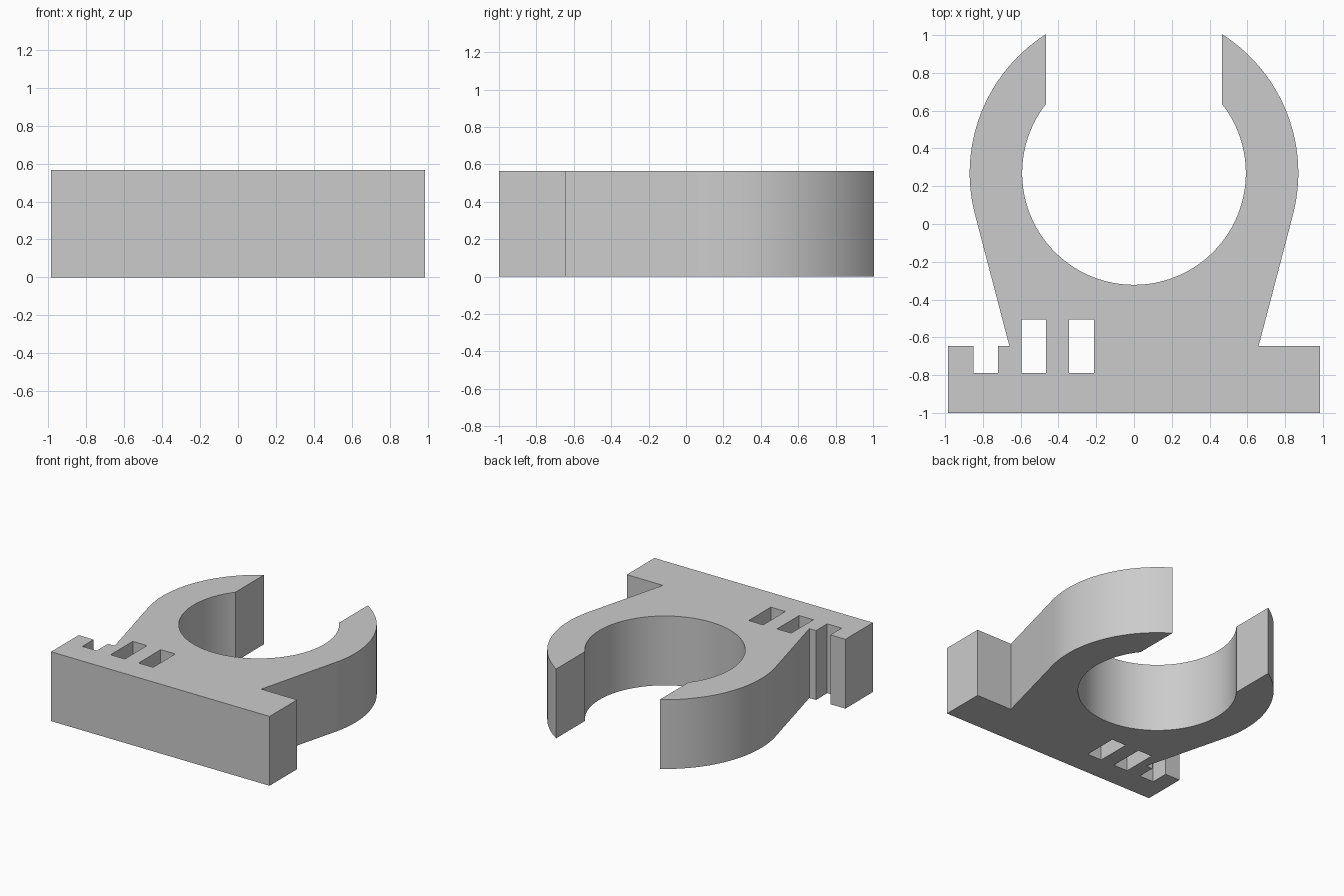
import bpy, bmesh
from math import acos, cos, sin, pi, radians

if "Cube" in bpy.data.objects:
    bpy.data.objects.remove(bpy.data.objects["Cube"], do_unlink=True)

HEIGHT = 0.565
CENTRE_Y = 0.27
INNER, OUTER = 0.592, 0.87
GAP = 0.467              # half width of the clip opening
BASE_X, BASE_TOP = 0.985, -0.645


def arc(radius, start, end, steps):
    """Points on a circle around the clip centre."""
    angles = [start + (end - start) * i / steps for i in range(steps + 1)]
    return [(radius * cos(a), CENTRE_Y + radius * sin(a)) for a in angles]


def rectangle(x0, x1, y0, y1):
    return [(x0, y0), (x1, y0), (x1, y1), (x0, y1)]


# Outline: base bar, right flank, open ring, left flank, notch
outer_end, inner_end = acos(GAP / OUTER), acos(GAP / INNER)
tangent = radians(-14.5)
outline = [(-BASE_X, -1), (BASE_X, -1), (BASE_X, BASE_TOP), (0.66, BASE_TOP)]
outline += arc(OUTER, tangent, outer_end, 28)
outline += arc(INNER, inner_end, -pi - inner_end, 96)
outline += arc(OUTER, pi - outer_end, pi - tangent, 28)
outline += [(-0.66, BASE_TOP), (-0.72, BASE_TOP), (-0.72, -0.79),
            (-0.85, -0.79), (-0.85, BASE_TOP), (-BASE_X, BASE_TOP)]

# Two rectangular through-slots
slots = [rectangle(x0, x1, -0.79, -0.505) for x0, x1 in ((-0.595, -0.467), (-0.343, -0.212))]

# Fill the profile and extrude it upward
bm = bmesh.new()
for loop in [outline] + slots:
    verts = [bm.verts.new((x, y, 0)) for x, y in loop]
    for a, b in zip(verts, verts[1:] + verts[:1]):
        bm.edges.new((a, b))
bmesh.ops.triangle_fill(bm, edges=bm.edges[:], use_beauty=True, use_dissolve=False)
result = bmesh.ops.extrude_face_region(bm, geom=bm.faces[:], use_keep_orig=True)
top = [g for g in result["geom"] if isinstance(g, bmesh.types.BMVert)]
bmesh.ops.translate(bm, verts=top, vec=(0, 0, HEIGHT))
bmesh.ops.recalc_face_normals(bm, faces=bm.faces[:])

mesh = bpy.data.meshes.new("pipe_clip")
bm.to_mesh(mesh)
bm.free()
clip = bpy.data.objects.new("pipe_clip", mesh)
bpy.context.collection.objects.link(clip)

# Plain grey material
grey = bpy.data.materials.new("light_grey")
grey.use_nodes = True
colour = (0.6, 0.6, 0.6, 1)
grey.diffuse_color = colour
grey.node_tree.nodes["Principled BSDF"].inputs["Base Color"].default_value = colour
mesh.materials.append(grey)

# Smooth ring walls with crisp corners
bpy.ops.object.select_all(action="DESELECT")
clip.select_set(True)
bpy.context.view_layer.objects.active = clip
bpy.ops.object.shade_smooth_by_angle(angle=radians(20))
